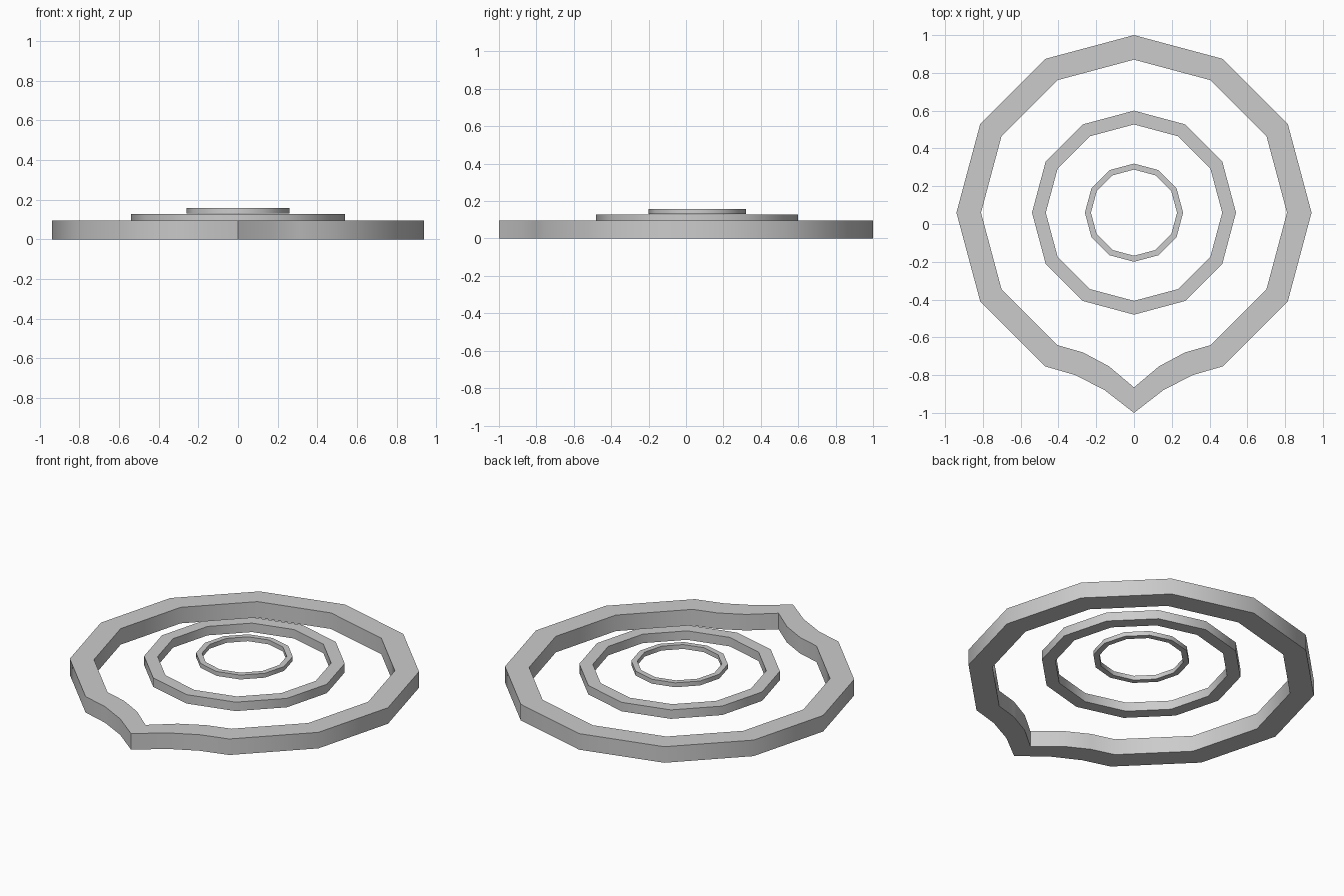
import bpy, bmesh, math

if "Cube" in bpy.data.objects:
    bpy.data.objects.remove(bpy.data.objects["Cube"])

CY = 0.06  # common centre of the rings in y


def circle_half(r, count):
    """Right-hand half of a 12-sided outline, clockwise from the top."""
    return [(r * math.sin(i * math.pi / 6), CY + r * math.cos(i * math.pi / 6))
            for i in range(count)]


def mirrored(half):
    """Close a half outline whose first and last points lie on x = 0."""
    return half + [(-x, y) for x, y in half[-2:0:-1]]


def ring(name, outer, inner, z0, z1):
    """Flat band between two outlines, extruded from z0 to z1."""
    bm = bmesh.new()
    loops = [[bm.verts.new((x, y, z)) for x, y in pts]
             for pts, z in ((outer, z0), (outer, z1), (inner, z1), (inner, z0))]
    n = len(outer)
    for a, b in zip(loops, loops[1:] + loops[:1]):
        for i in range(n):
            j = (i + 1) % n
            bm.faces.new((a[i], a[j], b[j], b[i]))
    bmesh.ops.recalc_face_normals(bm, faces=bm.faces)
    mesh = bpy.data.meshes.new(name)
    bm.to_mesh(mesh)
    bm.free()
    obj = bpy.data.objects.new(name, mesh)
    bpy.context.collection.objects.link(obj)
    bpy.ops.object.select_all(action='DESELECT')
    obj.select_set(True)
    bpy.context.view_layer.objects.active = obj
    bpy.ops.object.shade_smooth_by_angle(angle=math.radians(40))
    return obj


# Outer ring with a pointed tip at the front
outer = circle_half(0.94, 6) + [(0.31, -0.80), (0.155, -0.88), (0, -1.0)]
inner = circle_half(0.81, 6) + [(0.27, -0.68), (0.133, -0.753), (0, -0.865)]
ring("outer_pointer_ring", mirrored(outer), mirrored(inner), 0.0, 0.095)

# Raised middle and centre rings
for name, r_out, r_in, z0, z1 in (("middle_ring", 0.54, 0.467, 0.074, 0.127),
                                  ("centre_ring", 0.26, 0.228, 0.131, 0.157)):
    ring(name, mirrored(circle_half(r_out, 7)), mirrored(circle_half(r_in, 7)), z0, z1)
